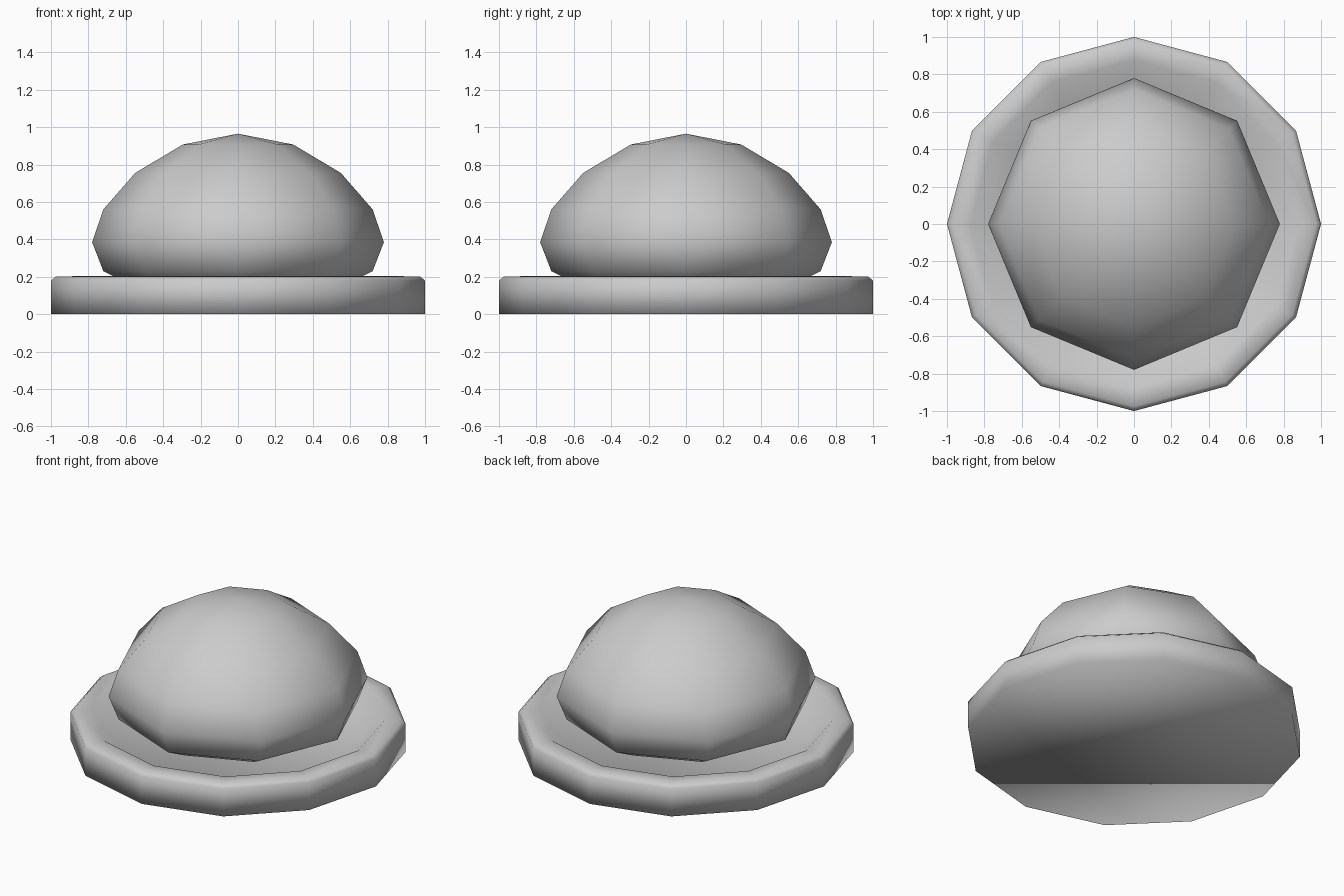
import bpy
import bmesh
from math import sin, cos, tau

if "Cube" in bpy.data.objects:
    bpy.data.objects.remove(bpy.data.objects["Cube"])


def lathe(name, profile, sides):
    """Revolve (radius, height) points, closing both ends with a pole or flat cap."""
    bm = bmesh.new()
    rings = []
    for r, z in profile:
        if r == 0:
            rings.append([bm.verts.new((0, 0, z))] * sides)
        else:
            rings.append([bm.verts.new((r * cos(tau * i / sides), r * sin(tau * i / sides), z))
                          for i in range(sides)])
    for a, b in zip(rings, rings[1:]):
        for i in range(sides):
            j = (i + 1) % sides
            corners = list(dict.fromkeys((a[i], a[j], b[j], b[i])))
            bm.faces.new(corners)
    for ring in (rings[0], rings[-1]):
        if len(set(ring)) > 1:
            bm.faces.new(ring)
    bmesh.ops.recalc_face_normals(bm, faces=bm.faces)
    for f in bm.faces:
        f.smooth = True
    mesh = bpy.data.meshes.new(name)
    bm.to_mesh(mesh)
    bm.free()
    obj = bpy.data.objects.new(name, mesh)
    bpy.context.collection.objects.link(obj)
    return obj


# Twelve-sided base with a softened rim and a shallow dish on top
lathe("base", [(1.0, 0), (1.0, 0.18), (0.975, 0.2), (0.875, 0.203),
               (0.74, 0.1)], 12)

# Eight-sided squashed dome resting in the dish
lathe("dome", [(0, 0.095), (0.3, 0.105), (0.55, 0.145), (0.72, 0.23), (0.78, 0.385),
               (0.72, 0.56), (0.55, 0.755), (0.295, 0.907), (0, 0.965)], 8)
